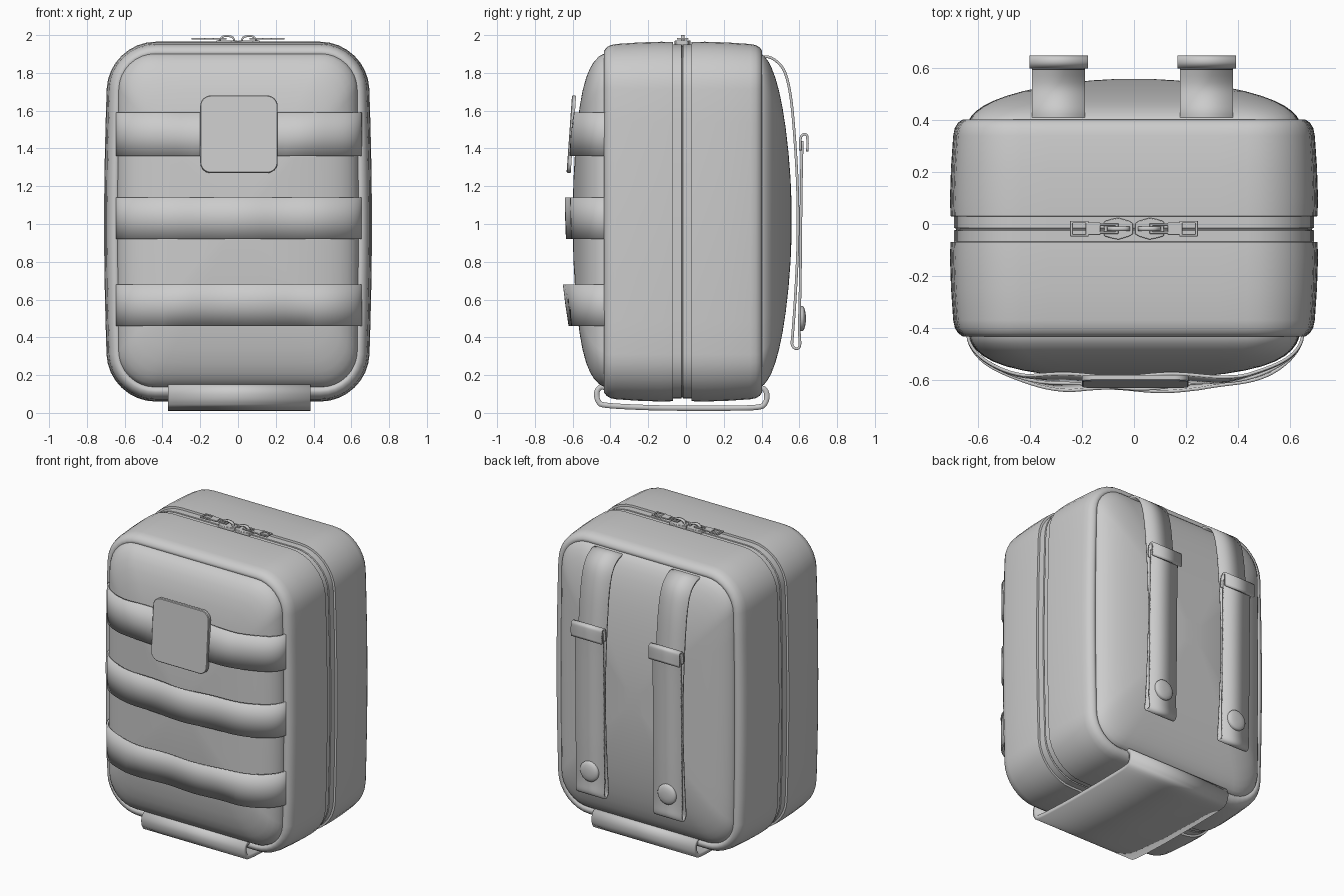
import bpy, bmesh, math
from mathutils import Vector, Matrix

if "Cube" in bpy.data.objects:
    bpy.data.objects.remove(bpy.data.objects["Cube"])

ZC = 1.02


def make(name, verts, faces, angle=35, thick=0, bevel=0):
    me = bpy.data.meshes.new(name)
    me.from_pydata(verts, [], faces)
    bm = bmesh.new()
    bm.from_mesh(me)
    bmesh.ops.recalc_face_normals(bm, faces=bm.faces)
    bm.to_mesh(me)
    bm.free()
    ob = bpy.data.objects.new(name, me)
    bpy.context.collection.objects.link(ob)
    if thick:
        m = ob.modifiers.new("thickness", 'SOLIDIFY')
        m.thickness, m.offset = thick, 0
    if bevel:
        m = ob.modifiers.new("bevel", 'BEVEL')
        m.width, m.segments = bevel, 2
    bpy.ops.object.select_all(action='DESELECT')
    ob.select_set(True)
    bpy.context.view_layer.objects.active = ob
    bpy.ops.object.shade_smooth_by_angle(angle=math.radians(angle))
    return ob


def ring(y, hx, z0, z1, r, bulge=0.0, cx=0.0, seg=8, side=8):
    """Rounded rectangle in the xz plane, sides subdivided so they can bulge."""
    flat = []
    for k, (sx, z) in enumerate([(1, z1 - r), (-1, z1 - r), (-1, z0 + r), (1, z0 + r)]):
        for i in range(seg + 1):
            a = math.pi / 2 * (k + i / seg)
            flat.append(Vector((sx * (hx - r) + r * math.cos(a), y, z + r * math.sin(a))))
    out = []
    for i, p in enumerate(flat):
        q = flat[(i + 1) % len(flat)]
        n = side if i % (seg + 1) == seg else 1
        out += [p.lerp(q, j / n) for j in range(n)]
    for p in out:
        p.x = p.x * (1 + bulge * math.cos((p.z - 1) * math.pi / 2)) + cx
    return out


def loft(name, rings, cap0=False, cap1=False, closed=True, **kw):
    n = len(rings[0])
    verts = [p for r in rings for p in r]
    faces = [(k * n + i, k * n + (i + 1) % n, (k + 1) * n + (i + 1) % n, (k + 1) * n + i)
             for k in range(len(rings) - 1) for i in range(n if closed else n - 1)]
    if cap0:
        faces.append(tuple(range(n)))
    if cap1:
        faces.append(tuple(range((len(rings) - 1) * n, len(rings) * n)))
    return make(name, verts, faces, **kw)


def smooth_path(pts, n=5):
    """Catmull-Rom path through 2D points."""
    p = [Vector(q) for q in pts]
    p = [2 * p[0] - p[1]] + p + [2 * p[-1] - p[-2]]
    out = []
    for i in range(1, len(p) - 2):
        a, b, c, d = p[i - 1:i + 3]
        for j in range(n):
            t = j / n
            out.append(0.5 * (2 * b + (c - a) * t + (2 * a - 5 * b + 4 * c - d) * t * t
                              + (3 * b - a - 3 * c + d) * t ** 3))
    return out + [p[-2]]


def strap(name, pts, x0, x1, thick):
    """Webbing of given x range following a (y, z) path."""
    path = smooth_path(pts)
    rows = [[Vector((x, q.x, q.y)) for q in path] for x in (x0, x1)]
    return loft(name, rows, closed=False, angle=50, thick=thick)


def box(name, x0, x1, y0, y1, z0, z1, bevel=0.004):
    v = [(x, y, z) for x in (x0, x1) for y in (y0, y1) for z in (z0, z1)]
    f = [(0, 1, 3, 2), (4, 6, 7, 5), (0, 4, 5, 1), (2, 3, 7, 6), (0, 2, 6, 4), (1, 5, 7, 3)]
    return make(name, v, f, bevel=bevel)


def body_ring(y, inset):
    return ring(y, 0.685 - inset, 0.06 + inset, 1.965 - inset, 0.25 - inset, 0.035)


# Two padded shell halves with a rolled rim
front = [(-0.065, 0.04), (-0.07, 0.002), (-0.13, 0), (-0.25, 0.004), (-0.37, 0.012), (-0.40, 0.018),
         (-0.42, 0.03), (-0.434, 0.048), (-0.434, 0.064), (-0.42, 0.08), (-0.39, 0.09)]
back = [(0.025, 0.04), (0.03, 0.002), (0.10, 0), (0.22, 0.004), (0.34, 0.012), (0.37, 0.018),
        (0.39, 0.03), (0.403, 0.048), (0.403, 0.064), (0.39, 0.08), (0.36, 0.09)]
loft("front_shell", [body_ring(*p) for p in front], angle=60)
loft("back_shell", [body_ring(*p) for p in back], angle=60)

# Zipper tape between the halves, with a fine central groove
tape = [(-0.08, .015), (-0.025, .015), (-0.022, .022), (-0.018, .022), (-0.015, .015), (0.04, .015)]
loft("zipper_tape", [body_ring(*p) for p in tape])


# Domed panels on both faces
def front_y(s):
    s = min(s, 1)
    return -0.415 - 0.11 * math.sqrt(1 - s ** 8) - 0.075 * (1 - s * s)


def back_y(s):
    return 0.385 + 0.07 * math.sqrt(1 - s ** 8) + 0.105 * (1 - s * s)


steps = [1, 0.995, 0.98, 0.95, 0.91, 0.85, 0.77, 0.67, 0.55, 0.4, 0.25, 0.1]
for name, fy in (("front_panel", front_y), ("back_panel", back_y)):
    loft(name, [ring(fy(s), 0.63 * s, ZC - 0.885 * s, ZC + 0.885 * s, 0.19 * s, 0.015)
                for s in steps], cap1=True, angle=60)

# Three wavy webbing bands across the front
for k, (z0, z1, lo, hi) in enumerate([(0.46, 0.68, 0.032, 0.042), (0.92, 1.14, 0.016, 0.022),
                                      (1.36, 1.59, 0.014, 0.008)]):
    rows = []
    for z, off in ((z0, lo), ((z0 + z1) / 2, (lo + hi) / 2), (z1, hi)):
        row = []
        for i in range(57):
            x = 0.645 * math.sin(math.pi * (i / 56 - 0.5))
            s = max(abs(x) / 0.645, abs(z - ZC) / 0.885)
            e = 1 - (abs(x) / 0.645) ** 4
            y = front_y(s) - 0.008 - e * (off + 0.007 * math.sin(15 * x + 1.3 * k))
            row.append(Vector((x + 0.005, y, z)))
        rows.append(row)
    loft("front_band", rows, closed=False, angle=50, thick=0.012)

# Rounded square patch leaning on the upper band
patch = loft("front_patch", [ring(y, 0.205 - i, -0.205 + i, 0.205 - i, 0.055 - i, side=1)
                             for y, i in ((0.01, 0), (-0.008, 0), (-0.012, 0.004))],
             cap0=True, cap1=True)
patch.matrix_world = Matrix.Translation((0.005, -0.606, 1.475)) @ Matrix.Rotation(-0.07, 4, 'X')

# Wide strap under the base, curled up at both faces
strap("base_strap", [(-0.425, 0.135), (-0.455, 0.135), (-0.473, 0.105), (-0.463, 0.06), (-0.42, 0.04),
                     (-0.2, 0.028), (0, 0.025), (0.2, 0.025), (0.38, 0.03), (0.42, 0.055),
                     (0.428, 0.095), (0.415, 0.125), (0.385, 0.135)], -0.37, 0.385, 0.028)

# Back attachment straps: looped webbing, folded tab and snap button
loop = [(.38, 1.885), (.45, 1.88), (.515, 1.82), (.55, 1.7), (.572, 1.5), (.59, 1.2), (.592, .9),
        (.578, .6), (.565, .42), (.562, .36), (.585, .34), (.603, .36), (.6, .45), (.605, .7),
        (.608, 1.0), (.612, 1.3), (.616, 1.44)]
tab = [(.605, 1.39), (.606, 1.45), (.618, 1.473), (.638, 1.472), (.643, 1.45), (.643, 1.385)]
for cx in (-0.29, 0.28):
    strap("back_strap", loop, cx - 0.102, cx + 0.102, 0.014)
    strap("strap_tab", tab, cx - 0.112, cx + 0.112, 0.013)
    btn = [(0.6, .066), (0.618, .066), (0.624, .06), (0.63, .045), (0.634, .022)]
    loft("snap_button", [[Vector((cx + r * math.cos(a * math.pi / 16), y, 0.5 + r * math.sin(a * math.pi / 16)))
                          for a in range(32)] for y, r in btn], cap0=True, cap1=True, angle=50)

# Pair of zipper sliders with rectangular pulls, mirrored
YZ = -0.018
for s in (-1, 1):
    out = [(0.003, -.02), (0.02, -.03), (0.06, -.042), (0.09, -.036), (0.115, -.028)]
    shape = out + [(x, -y) for x, y in reversed(out)]
    loft("slider_body", [[Vector((s * x, YZ + y, z)) for x, y in shape] for z in (1.945, 1.972)],
         cap0=True, cap1=True, bevel=0.003)
    arch = smooth_path([(0.02, 1.965), (0.025, 1.985), (0.045, 1.994), (0.08, 1.992), (0.1, 1.968)], 4)
    loft("slider_bridge", [[Vector((s * q.x, YZ + y, q.y)) for q in arch] for y in (-0.009, 0.009)],
         closed=False, thick=0.01)
    z0, z1 = 1.976, 1.985
    for a, b, c, d in [(0.06, 0.072, -.018, .018), (0.06, 0.14, -.02, -.011), (0.06, 0.14, .011, .02),
                       (0.13, 0.185, -.024, .024), (0.235, 0.246, -.03, .03), (0.175, 0.186, -.03, .03),
                       (0.175, 0.246, -.03, -.021), (0.175, 0.246, .021, .03)]:
        box("zipper_pull", s * a, s * b, YZ + c, YZ + d, z0, z1, 0.002)
